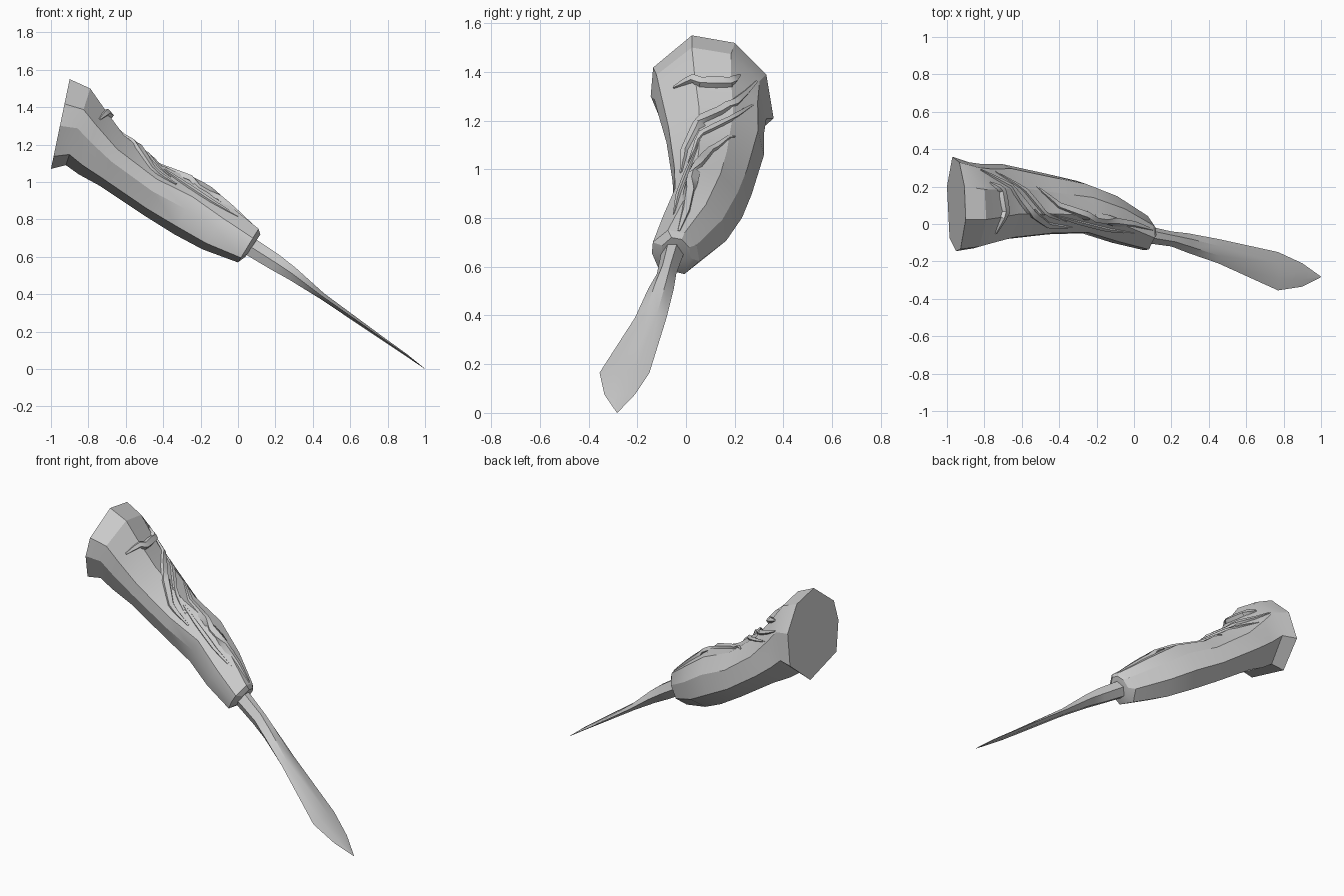
import bpy
import bmesh
from math import radians, sin, pi
from mathutils import Vector
from mathutils.bvhtree import BVHTree

cube = bpy.data.objects.get("Cube")
if cube:
    bpy.data.objects.remove(cube, do_unlink=True)

# One plain grey clay colour
grey = bpy.data.materials.new("plain_grey")
GREY = (0.6, 0.6, 0.6, 1)
grey.diffuse_color = GREY
grey.use_nodes = True
grey.node_tree.nodes["Principled BSDF"].inputs["Base Color"].default_value = GREY


def loft(name, rings, angle=25):
    """Skin closed rings of points, cap both ends; return object and its tree."""
    bm = bmesh.new()
    loops = [[bm.verts.new(p) for p in ring] for ring in rings]
    for a, b in zip(loops, loops[1:]):
        n = len(a)
        for i in range(n):
            j = (i + 1) % n
            bm.faces.new((a[i], a[j], b[j], b[i]))
    bm.faces.new(loops[0])
    bm.faces.new(loops[-1])
    bmesh.ops.recalc_face_normals(bm, faces=bm.faces)
    tree = BVHTree.FromBMesh(bm)
    mesh = bpy.data.meshes.new(name)
    bm.to_mesh(mesh)
    bm.free()
    mesh.materials.append(grey)
    obj = bpy.data.objects.new(name, mesh)
    bpy.context.collection.objects.link(obj)
    bpy.ops.object.select_all(action="DESELECT")
    obj.select_set(True)
    bpy.context.view_layer.objects.active = obj
    bpy.ops.object.shade_smooth_by_angle(angle=radians(angle))
    return obj, tree


# Handle: one faceted outline (side, height) scaled along the length
outline = [(-.33, 1), (-.96, .45), (-1, -.04), (-.73, -.72),
           (.37, -1), (1, -.42), (.88, .33), (.37, .87)]
# underside x, z; top x, z; side limits y
stations = [
    (-1.0, 1.07, -.9, 1.55, -.145, .36),
    (-.92, 1.09, -.79, 1.5, -.13, .33),
    (-.85, 1.04, -.72, 1.4, -.11, .32),
    (-.74, .98, -.61, 1.25, -.08, .32),
    (-.5, .82, -.41, 1.09, -.055, .27),
    (-.34, .72, -.21, 1.0, -.05, .23),
    (-.19, .64, -.04, .87, -.1, .165),
    (0, .57, .11, .75, -.14, .055),
    (.04, .6, .12, .72, -.1, .02),
]


def handle_ring(xl, zl, xu, zu, y0, y1):
    ring = []
    for side, height in outline:
        t = (height + 1) / 2
        y = (y0 + y1) / 2 + side * (y1 - y0) / 2
        ring.append((xl + (xu - xl) * t, y, zl + (zu - zl) * t))
    return ring


handle, surface = loft("handle", [handle_ring(*s) for s in stations])

# Shank flowing into a thin leaf-shaped blade: x, z, half thickness, y limits
blade_stations = [
    (.05, .665, .05, -.1, -.005),
    (.2, .57, .045, -.12, -.04),
    (.29, .51, .036, -.155, -.05),
    (.45, .39, .018, -.21, -.08),
    (.77, .165, .009, -.355, -.15),
    (.9, .075, .006, -.335, -.21),
    (.998, .002, .001, -.285, -.28),
]


def blade_ring(x, z, t, y0, y1):
    ring = []
    for side, lift in ((0, 0), (.3, 1), (.7, 1), (1, 0), (.7, -1), (.3, -1)):
        ring.append((x + .55 * t * lift, y0 + (y1 - y0) * side, z + .83 * t * lift))
    return ring


loft("blade", [blade_ring(*s) for s in blade_stations], 30)


def ridge(name, path, width, height, steps=4):
    """Tapered raised strip laid on the handle along a path of x, y points."""
    flat = [Vector((*p, 0)) for p in path]
    pts = []
    for a, b in zip(flat, flat[1:]):
        pts += [a.lerp(b, i / steps) for i in range(steps)]
    pts.append(flat[-1])
    hits = []
    for p in pts:
        loc, normal, _, _ = surface.ray_cast(Vector((p.x, p.y, 3)), Vector((0, 0, -1)))
        if loc:
            hits.append((loc, normal))
    rings = []
    last = len(hits) - 1
    for i, (loc, normal) in enumerate(hits):
        along = hits[min(i + 1, last)][0] - hits[max(i - 1, 0)][0]
        across = along.cross(normal).normalized()
        k = .25 + .75 * sin(pi * i / last)
        rings.append([loc + across * width * k * s + normal * h
                      for s, h in ((-1, -.015), (-.6, height * k),
                                   (.6, height * k), (1, -.015))])
    loft(name, rings, 30)


# Carved folds sweeping over the top of the handle
ridge("upper_fold", [(-.82, .29), (-.66, .2), (-.56, .07), (-.46, -.005), (-.33, -.02)], .026, .018)
ridge("outer_fold", [(-.74, .28), (-.58, .18), (-.48, .06), (-.36, .01)], .018, .012)
ridge("lower_fold", [(-.52, .2), (-.4, .1), (-.2, .03), (.0, .0), (.1, -.03)], .026, .016)
ridge("side_fold", [(-.44, .05), (-.3, .01), (-.14, -.03), (.0, -.05)], .016, .01)
# Curved lip at the base of the pommel
ridge("pommel_lip", [(-.77, .22), (-.71, .18), (-.69, .06), (-.74, -.05)], .028, .024)
